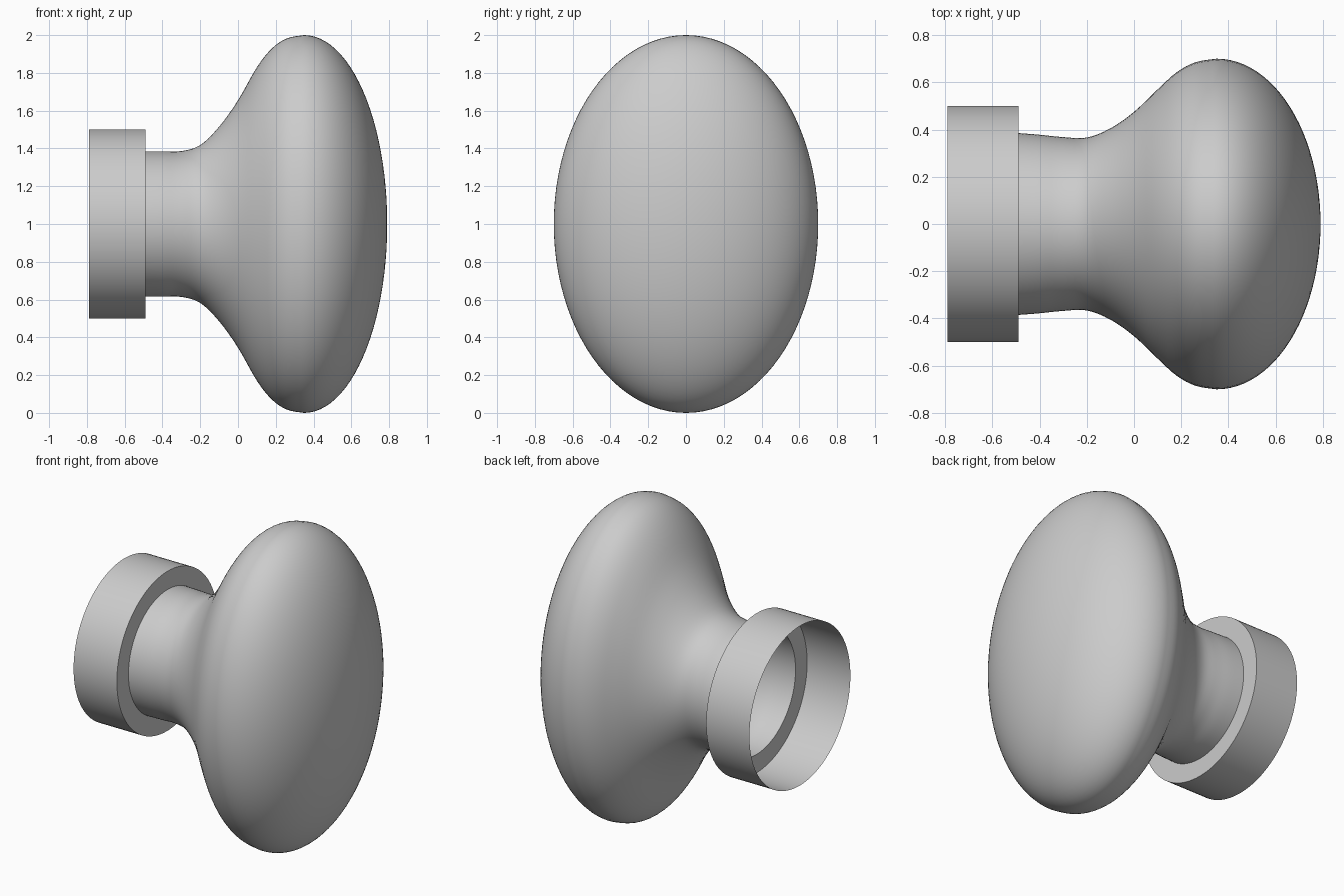
import bpy, bmesh, math

if "Cube" in bpy.data.objects:
    bpy.data.objects.remove(bpy.data.objects["Cube"])

SEGMENTS = 96
CENTRE_Z = 1.0


def spline(p, steps=4):
    """Catmull-Rom through (x, half width, half height) stations."""
    p = [p[0]] + p + [p[-1]]
    out = []
    for a, b, c, d in zip(p, p[1:], p[2:], p[3:]):
        for s in range(steps):
            t = s / steps
            out.append(tuple(0.5 * (2 * q + (r - o) * t + (2 * o - 5 * q + 4 * r - u) * t**2
                                    + (3 * q - o - 3 * r + u) * t**3)
                             for o, q, r, u in zip(a, b, c, d)))
    return out + [p[-1]]


def loft(name, stations, tip_x=None):
    """Skin elliptical rings along x; optionally close the front at a tip."""
    bm = bmesh.new()
    rings = []
    for x, w, h in stations:
        rings.append([bm.verts.new((x, w * math.cos(a), CENTRE_Z + h * math.sin(a)))
                      for a in (2 * math.pi * i / SEGMENTS for i in range(SEGMENTS))])
    for r, s in zip(rings, rings[1:]):
        for i in range(SEGMENTS):
            j = (i + 1) % SEGMENTS
            bm.faces.new((r[i], r[j], s[j], s[i]))
    if tip_x is not None:
        tip = bm.verts.new((tip_x, 0, CENTRE_Z))
        for i in range(SEGMENTS):
            bm.faces.new((rings[-1][i], rings[-1][(i + 1) % SEGMENTS], tip))
    mesh = bpy.data.meshes.new(name)
    bm.to_mesh(mesh)
    bm.free()
    obj = bpy.data.objects.new(name, mesh)
    bpy.context.collection.objects.link(obj)
    bpy.ops.object.select_all(action='DESELECT')
    obj.select_set(True)
    bpy.context.view_layer.objects.active = obj
    bpy.ops.object.shade_smooth_by_angle(angle=math.radians(35))
    return obj


# Mounting collar: open at the back, with a flat shoulder down to the neck
loft("mounting_collar", [(-0.79, 0.5, 0.5), (-0.49, 0.5, 0.5), (-0.49, 0.385, 0.385)])

# Neck flaring from a round section into the oval knob
neck = spline([
    (-0.49, 0.385, 0.385), (-0.40, 0.378, 0.385), (-0.30, 0.368, 0.386),
    (-0.20, 0.366, 0.418), (-0.10, 0.405, 0.515), (0.00, 0.475, 0.655),
    (0.10, 0.570, 0.830), (0.18, 0.642, 0.930), (0.26, 0.685, 0.983),
    (0.35, 0.70, 1.0),
])

# Domed oval front
dome = []
for k in range(1, 24):
    a = math.pi / 2 * k / 24
    dome.append((0.35 + 0.44 * math.sin(a), 0.70 * math.cos(a), math.cos(a)))
loft("knob", neck + dome, tip_x=0.79)
